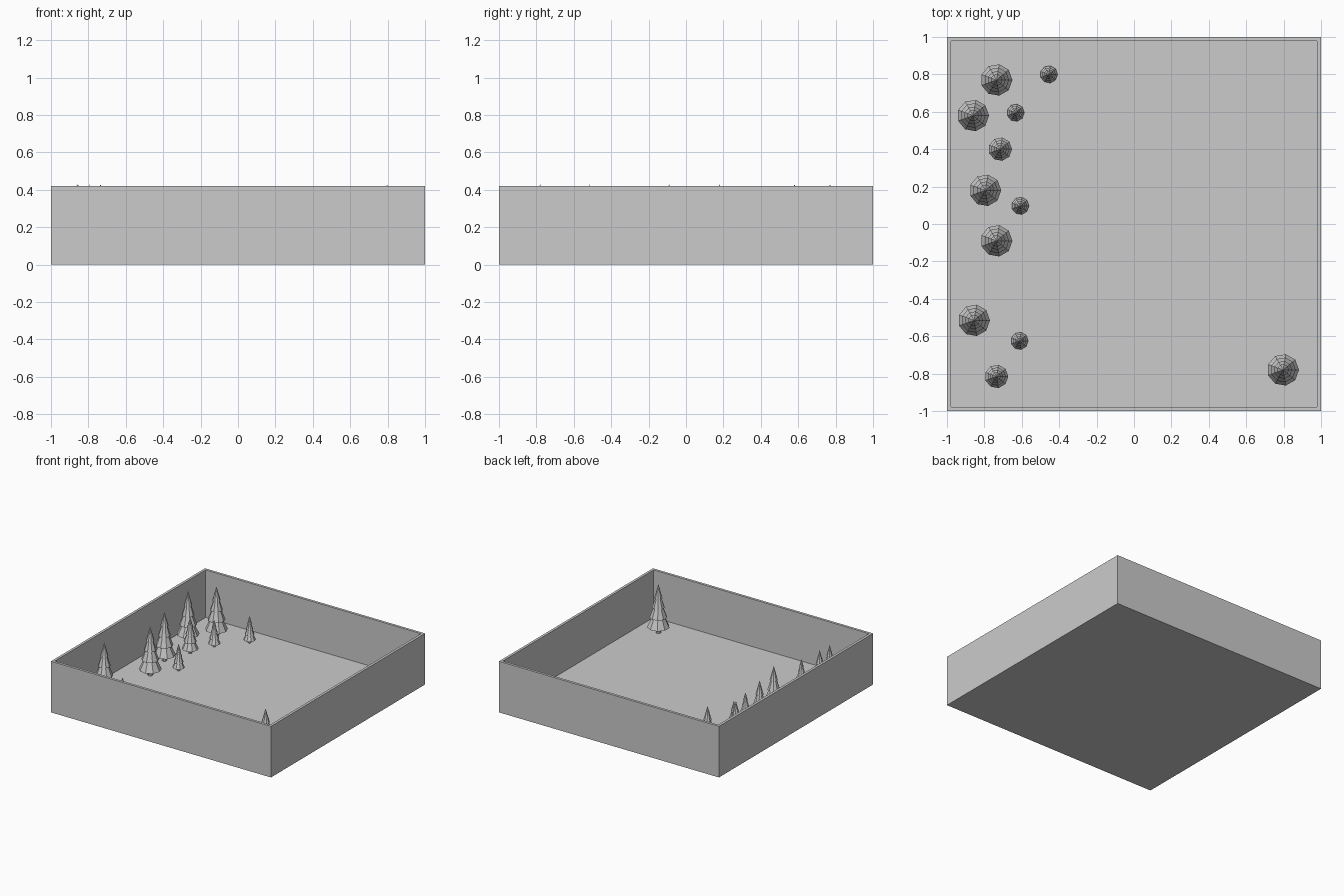
import bpy, bmesh, math

if "Cube" in bpy.data.objects:
    bpy.data.objects.remove(bpy.data.objects["Cube"])

HEIGHT, WALL, FLOOR, SIDES = 0.42, 0.03, 0.03, 9


def finish(name, bm):
    bmesh.ops.recalc_face_normals(bm, faces=bm.faces)
    mesh = bpy.data.meshes.new(name)
    bm.to_mesh(mesh)
    bm.free()
    obj = bpy.data.objects.new(name, mesh)
    bpy.context.collection.objects.link(obj)
    return obj


# Open square tray: inset the top of a box and sink it to the floor
bm = bmesh.new()
bmesh.ops.create_cube(bm, size=2)
for v in bm.verts:
    v.co.z = HEIGHT if v.co.z > 0 else 0
top = max(bm.faces, key=lambda f: f.calc_center_median().z)
bmesh.ops.inset_region(bm, faces=[top], thickness=WALL)
sunk = bmesh.ops.extrude_face_region(bm, geom=[top])["geom"]
for v in (g for g in sunk if isinstance(g, bmesh.types.BMVert)):
    v.co.z = FLOOR
if top.is_valid:
    bmesh.ops.delete(bm, geom=[top], context='FACES_ONLY')
finish("tray", bm)

# Pine profile (radius, height): trunk, then overlapping branch tiers
PROFILE = [(0.019, 0), (0.019, 0.058), (0.085, 0.048), (0.043, 0.14),
           (0.067, 0.128), (0.032, 0.22), (0.048, 0.208),
           (0.019, 0.298), (0.031, 0.286)]
APEX = 0.40


def pine_mesh():
    bm = bmesh.new()
    rings = []
    for r, z in PROFILE:
        rings.append([bm.verts.new((r * math.cos(math.tau * i / SIDES),
                                    r * math.sin(math.tau * i / SIDES), z))
                      for i in range(SIDES)])
    tip = bm.verts.new((0, 0, APEX))
    bm.faces.new(rings[0])
    for a, b in zip(rings, rings[1:]):
        for i in range(SIDES):
            j = (i + 1) % SIDES
            bm.faces.new((a[i], a[j], b[j], b[i]))
    for i in range(SIDES):
        bm.faces.new((rings[-1][i], rings[-1][(i + 1) % SIDES], tip))
    return bm


# Pines grouped by size
PINES = {
    1.0: [(-0.735, 0.77), (-0.86, 0.58), (-0.795, 0.18),
          (-0.735, -0.09), (-0.855, -0.515), (0.797, -0.78)],
    0.74: [(-0.715, 0.40), (-0.735, -0.815)],
    0.55: [(-0.455, 0.80), (-0.633, 0.595), (-0.608, 0.097), (-0.612, -0.625)],
}
for scale, spots in PINES.items():
    for x, y in spots:
        pine = finish("pine_tree", pine_mesh())
        pine.location = (x, y, FLOOR)
        pine.scale = (scale,) * 3
